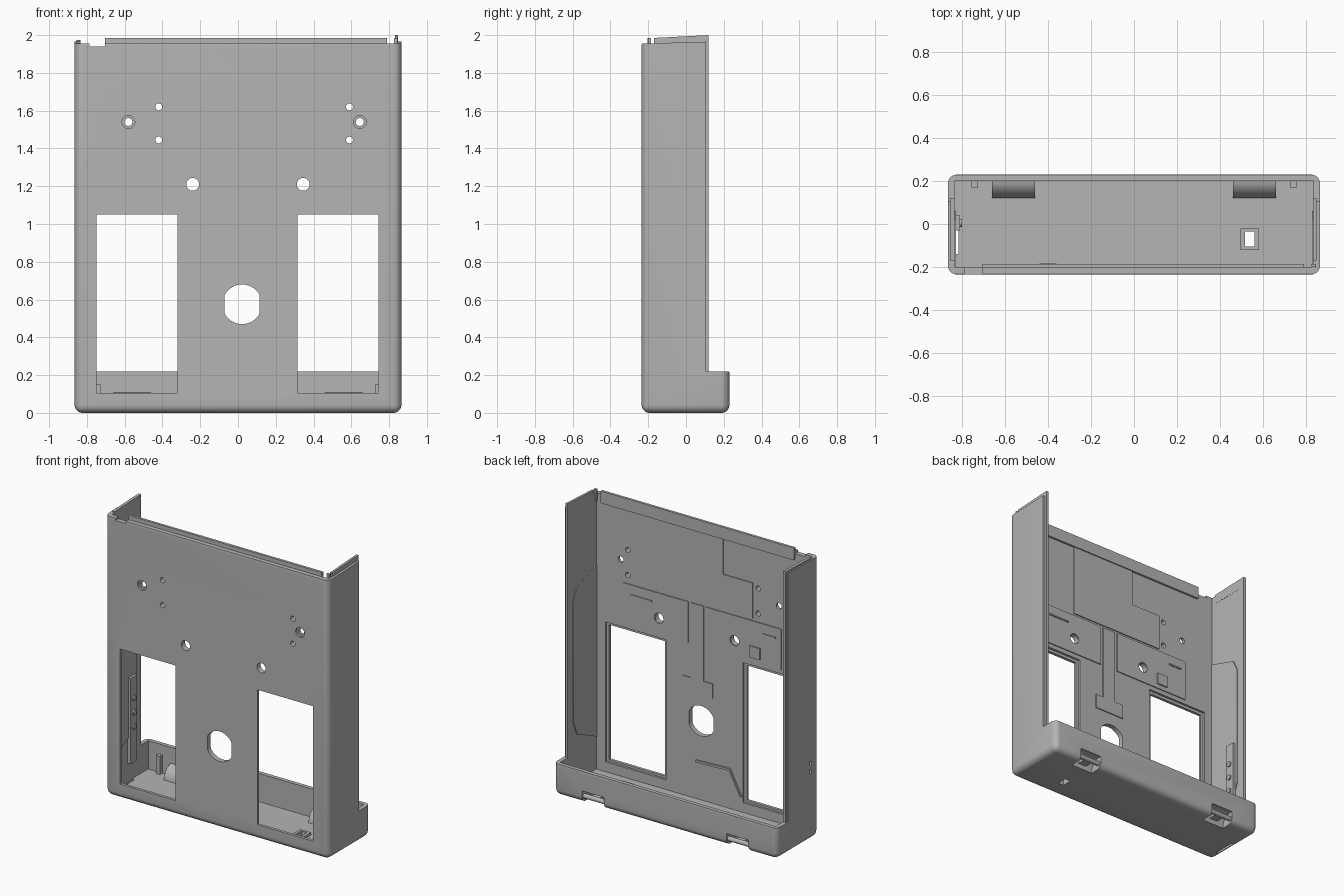
import bpy, bmesh, math
from mathutils import Matrix, Vector

old = bpy.data.objects.get("Cube")
if old:
    bpy.data.objects.remove(old, do_unlink=True)

grey = bpy.data.materials.new("plain grey")
grey.use_nodes = True
colour = (0.46, 0.46, 0.46, 1)
grey.diffuse_color = colour
grey.node_tree.nodes["Principled BSDF"].inputs["Base Color"].default_value = colour


def finish(name, bm):
    bmesh.ops.recalc_face_normals(bm, faces=bm.faces)
    mesh = bpy.data.meshes.new(name)
    bm.to_mesh(mesh)
    bm.free()
    ob = bpy.data.objects.new(name, mesh)
    bpy.context.collection.objects.link(ob)
    mesh.materials.append(grey)
    return ob


def box(name, x, y, z):
    bm = bmesh.new()
    bmesh.ops.create_cube(bm, size=1)
    for v in bm.verts:
        v.co = [r[0] if c < 0 else r[1] for c, r in zip(v.co, (x, y, z))]
    return finish(name, bm)


def prism(name, outline, axis, lo, hi):
    """Extrude a 2D outline along x (outline = y, z) or y (outline = x, z)."""
    bm = bmesh.new()
    place = (lambda p: (lo, p[0], p[1])) if axis == "x" else (lambda p: (p[0], lo, p[1]))
    face = bm.faces.new([bm.verts.new(place(p)) for p in outline])
    new = bmesh.ops.extrude_face_region(bm, geom=[face])["geom"]
    move = Vector((hi - lo, 0, 0)) if axis == "x" else Vector((0, hi - lo, 0))
    bmesh.ops.translate(bm, vec=move, verts=[g for g in new if isinstance(g, bmesh.types.BMVert)])
    return finish(name, bm)


def rod(name, x, z, r, y0, y1, axis="Y", flat=9):
    pts = []
    for i in range(40):
        a = math.tau * i / 40
        pts.append((x + max(-flat, min(flat, r * math.cos(a))), z + r * math.sin(a)))
    return prism(name, pts, axis.lower(), y0, y1)


def boolean(ob, tool, op="DIFFERENCE", keep=False):
    mod = ob.modifiers.new("cut", "BOOLEAN")
    mod.operation, mod.object, mod.solver = op, tool, "EXACT"
    with bpy.context.temp_override(object=ob, active_object=ob, selected_objects=[ob]):
        bpy.ops.object.modifier_apply(modifier=mod.name)
    if not keep:
        bpy.data.objects.remove(tool, do_unlink=True)


W, FRONT, BACK, INNER = 0.865, -0.235, 0.23, -0.2

# Housing: stepped side profile with rounded corners
profile = [(FRONT, 0), (BACK, 0), (BACK, 0.22), (0.105, 0.22), (0.105, 1.965), (FRONT, 1.955)]
housing = prism("housing", profile, "x", -W, W)
bm = bmesh.new()
bm.from_mesh(housing.data)


def on(e, i, value):
    return all(abs(v.co[i] - value) < 1e-4 for v in e.verts)


def side(e):
    return on(e, 0, W) or on(e, 0, -W)


round_edges = [e for e in bm.edges
               if on(e, 2, 0) or (side(e) and (on(e, 1, FRONT) or on(e, 1, BACK)))]
bmesh.ops.bevel(bm, geom=round_edges, offset=0.042, segments=5, profile=0.5, affect="EDGES")
top_edges = [e for e in bm.edges if (on(e, 1, FRONT) and on(e, 2, 1.955))
             or (on(e, 1, BACK) and on(e, 2, 0.22))]
bmesh.ops.bevel(bm, geom=top_edges, offset=0.02, segments=3, profile=0.5, affect="EDGES")
bm.to_mesh(housing.data)
bm.free()

# Hollow inside, open at the back and top
boolean(housing, box("cavity", (-0.835, 0.835), (INNER, 0.2), (0.022, 3)))

# Windows with a stepped rim on the inside
for x0, x1 in ((-0.75, -0.32), (0.315, 0.745)):
    boolean(housing, box("window_cut", (x0, x1), (-1, -0.1), (0.105, 1.05)))
    boolean(housing, box("rim_cut", (x0 - 0.02, x1 + 0.02), (-0.215, -0.1), (0.09, 1.07)))

# Round holes through the front panel
boolean(housing, rod("hole_cut", 0.022, 0.575, 0.105, -0.4, -0.1, flat=0.093))
for x, z, r in ((-0.24, 1.21, 0.034), (0.345, 1.21, 0.034), (-0.58, 1.54, 0.021), (0.645, 1.54, 0.021),
                (-0.42, 1.62, 0.018), (-0.42, 1.445, 0.018), (0.59, 1.62, 0.018), (0.59, 1.445, 0.018)):
    boolean(housing, rod("hole_cut", x, z, r, -0.4, -0.1))
for x in (-0.58, 0.645):
    boolean(housing, rod("counterbore_cut", x, 1.54, 0.034, -0.4, -0.22))

# Top corner notch, floor openings and side wall holes
boolean(housing, box("notch_cut", (-0.785, -0.705), (-0.4, -0.15), (1.94, 3)))
boolean(housing, box("floor_slot_cut", (-0.834, -0.815), (-0.14, 0.02), (-1, 0.1)))
boolean(housing, box("floor_window_cut", (0.515, 0.56), (-0.105, -0.035), (-1, 0.1)))
for z in (0.48, 0.54):
    boolean(housing, rod("side_hole_cut", -0.14, z, 0.012, -1, -0.8, axis="X"))

# Hinge pockets in the lower rear edge
parts = [housing]
for x in (-0.56, 0.56):
    arc = [(BACK - 0.02 - 0.09 * math.sin(a), 0.1 * math.cos(a) + 0.01)
           for a in (math.pi / 2 * i / 8 for i in range(9))]
    pocket = prism("hinge_pocket", [(0.21, 0.01)] + arc, "x", x - 0.1, x + 0.1)
    cutter = rod("pocket_cut", 0.215, 0.005, 0.08, x - 0.085, x + 0.085, axis="X")
    boolean(housing, cutter, keep=True)
    boolean(pocket, cutter)
    hook = box("hinge_hook", (x - 0.03, x + 0.03), (0.14, 0.215), (0.03, 0.05))
    pin = rod("hinge_pin", 0.205, 0.04, 0.016, x - 0.09, x + 0.09, axis="X")
    parts += [pocket, hook, pin]

# Thin lips along the top of the panel and around the side walls
parts.append(box("top_lip", (-0.705, 0.79), (-0.203, -0.185), (1.9, 1.985)))
for name, x0, x1, z0, z1 in (("right_wall_lip", 0.832, 0.848, 1.985, 2.0),
                             ("left_wall_lip", -0.855, -0.834, 1.965, 1.975)):
    outline = [(-0.17, 1.9), (0.085, 1.9), (0.085, 0.2), (0.12, 0.2), (0.12, z1), (-0.17, z0)]
    parts.append(prism(name, outline, "x", x0, x1))
parts.append(box("corner_peg", (0.825, 0.845), (-0.2, -0.185), (1.9, 1.985)))


# Shallow raised panels on the inner face
def plate(name, x0, x1, z0, z1, t=0.007):
    parts.append(box(name, (x0, x1), (INNER - 0.004, INNER + t), (z0, z1)))


holes = [rod("hole_cut", x, 1.21, 0.036, -0.4, 0) for x in (-0.24, 0.345)]
plate("upper_panel", -0.15, 0.35, 1.4, 1.9)
plate("upper_panel_step", -0.38, -0.15, 1.4, 1.65)
plate("left_panel", 0.12, 0.62, 1.1, 1.385)
boolean(parts[-1], holes[1])
plate("right_panel", -0.6, -0.02, 1.1, 1.385)
boolean(parts[-1], holes[0])
plate("center_strip", -0.0, 0.1, 0.86, 1.385)
plate("center_foot", -0.07, 0.16, 0.76, 0.86)
plate("switch_frame", -0.44, -0.36, 1.13, 1.21, 0.016)
for x0, x1 in ((0.4, 0.56), (-0.56, -0.46)):
    plate("panel_rib", x0, x1, 1.31, 1.32, 0.014)

# Slanted guide rib beside the right window
guide = [(0.06, 0.28), (-0.2, 0.29), (-0.285, 0.13), (-0.295, 0.13), (-0.205, 0.305), (0.06, 0.295)]
parts.append(prism("guide_rib", guide, "y", INNER - 0.004, INNER + 0.012))

# Side wall liners and the bracket strip with screw bosses
for s, name in ((1, "left"), (-1, "right")):
    inner, wall = sorted((s * 0.828, s * 0.838))
    parts.append(prism(name + "_wall_liner", [(-0.2, 0.25), (0.02, 0.35), (0.06, 0.45), (0.06, 1.3),
                                              (0.02, 1.38), (-0.2, 1.45)], "x", inner, wall))
parts.append(box("side_bracket", (-0.84, -0.81), (-0.03, 0.04), (0.15, 0.75)))
for z in (0.4, 0.5, 0.6):
    parts.append(rod("bracket_boss", 0.005, z, 0.018, -0.82, -0.8, axis="X"))

# Frame around the floor opening, and small rear wall tabs
frame = box("floor_frame", (0.495, 0.58), (-0.12, -0.02), (0.015, 0.04))
boolean(frame, box("frame_cut", (0.515, 0.56), (-0.105, -0.035), (-1, 1)))
parts.append(frame)
for x in (-0.74, 0.74):
    parts.append(box("rear_tab", (x - 0.015, x + 0.015), (0.17, 0.205), (0.015, 0.15)))

# Smooth the rounded parts, keeping sharp edges
bpy.ops.object.select_all(action="DESELECT")
for ob in parts:
    ob.select_set(True)
bpy.context.view_layer.objects.active = housing
bpy.ops.object.shade_smooth_by_angle(angle=math.radians(30))
